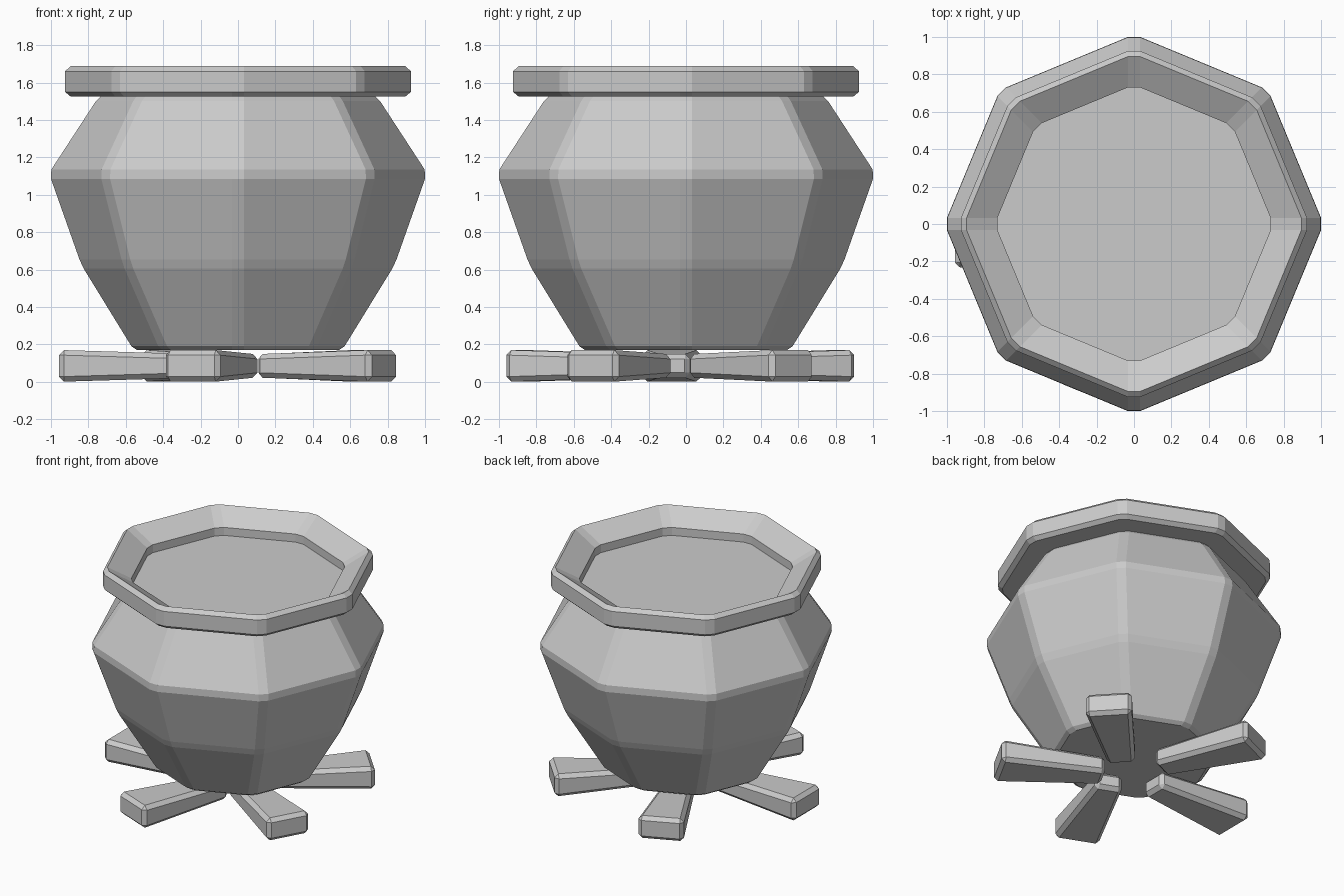
import bpy, bmesh
from math import cos, sin, pi, radians
from mathutils import Vector, Matrix

if "Cube" in bpy.data.objects:
    bpy.data.objects.remove(bpy.data.objects["Cube"])


def add_object(name, bm):
    bmesh.ops.recalc_face_normals(bm, faces=bm.faces)
    mesh = bpy.data.meshes.new(name)
    bm.to_mesh(mesh)
    bm.free()
    obj = bpy.data.objects.new(name, mesh)
    bpy.context.collection.objects.link(obj)
    return obj


def ring(bm, r, z, half=0.033):
    """Octagon with its eight corners cut off."""
    verts = []
    for k in range(8):
        a = k * pi / 4
        for s in (-half, half):
            verts.append(bm.verts.new((r * cos(a) - s * sin(a),
                                       r * sin(a) + s * cos(a), z)))
    return verts


def octagon_shell(name, profile, cap_start=False, cap_end=False):
    bm = bmesh.new()
    rings = [ring(bm, r, z) for r, z in profile]
    for a, b in zip(rings, rings[1:]):
        for i in range(16):
            j = (i + 1) % 16
            bm.faces.new((a[i], a[j], b[j], b[i]))
    if cap_start:
        bm.faces.new(rings[0][::-1])
    if cap_end:
        bm.faces.new(rings[-1])
    return add_object(name, bm)


# Pot body, neck and sloped lip, ending at the liquid level
octagon_shell("pot", [
    (0.54, 0.17), (0.57, 0.19), (0.825, 0.605), (0.848, 0.655),
    (1.0, 1.085), (0.998, 1.135), (0.76, 1.50), (0.735, 1.525),
    (0.895, 1.525), (0.925, 1.55), (0.925, 1.66), (0.895, 1.687),
    (0.73, 1.59), (0.73, 1.53)], cap_start=True)

# Liquid surface
bm = bmesh.new()
bm.faces.new(ring(bm, 0.73, 1.53))
liquid = add_object("liquid", bm)


# Firewood logs: tapered bevelled bars, thick end outwards
def log(name, end_x, end_y, angle, length=0.73):
    bm = bmesh.new()
    bmesh.ops.create_cube(bm, size=2)
    for v in bm.verts:
        outer = v.co.x > 0
        v.co = Vector((0 if outer else -length,
                       v.co.y * (0.16 if outer else 0.095),
                       v.co.z * (0.085 if outer else 0.063)))
    bmesh.ops.bevel(bm, geom=bm.edges[:], offset=0.027, segments=1,
                    affect='EDGES')
    obj = add_object(name, bm)
    obj.matrix_world = (Matrix.Translation((end_x, end_y, 0.085))
                        @ Matrix.Rotation(radians(angle), 4, 'Z'))


for i, (x, y, angle) in enumerate([
        (0.78, -0.51, -29), (0.71, 0.575, 43), (-0.38, 0.845, 114),
        (-0.957, -0.075, 180), (-0.25, -0.91, 248)]):
    log(f"log_{i + 1}", x, y, angle)
